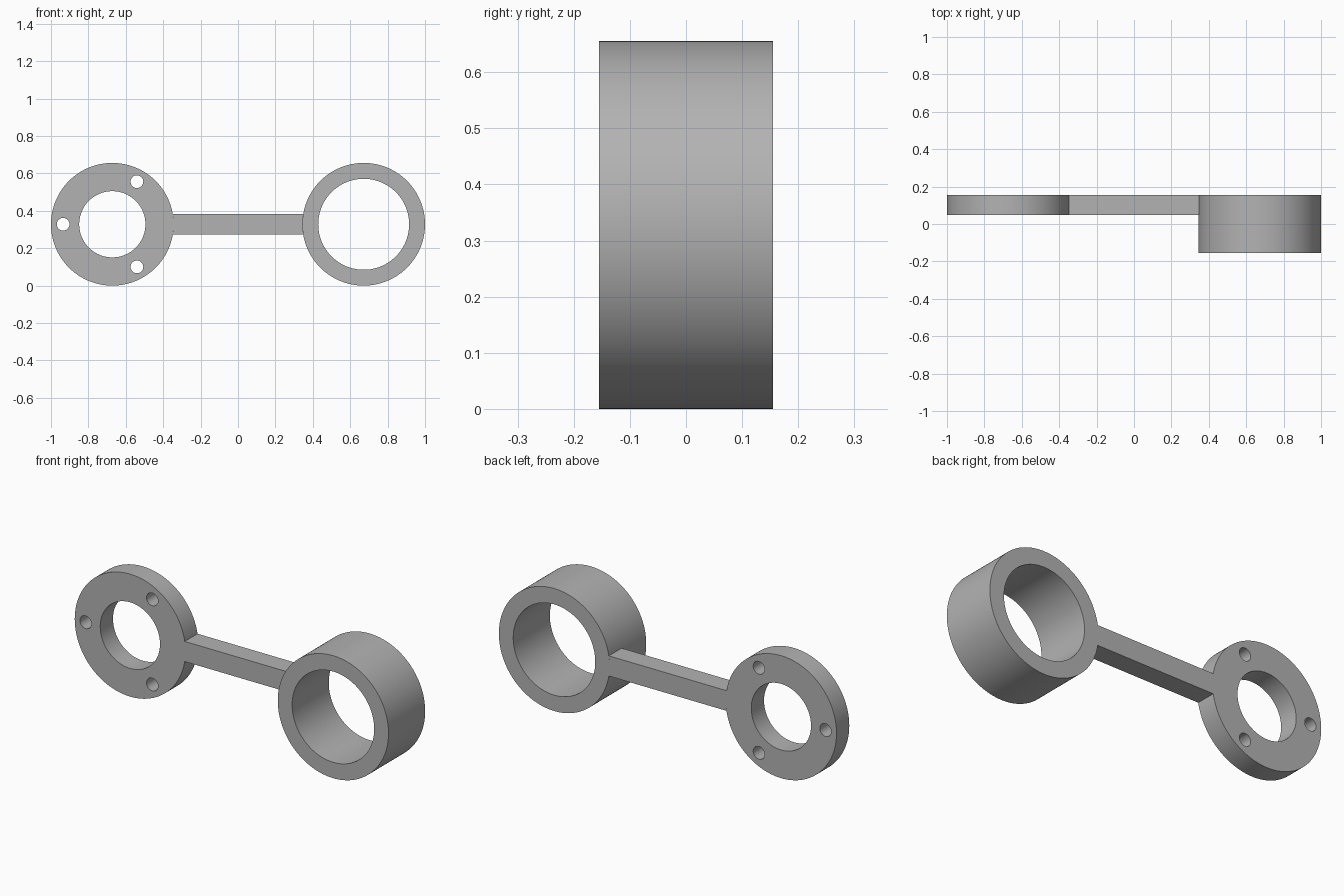
import bpy, bmesh
from math import sin, cos, asin, pi, radians

cube = bpy.data.objects.get("Cube")
if cube:
    bpy.data.objects.remove(cube, do_unlink=True)

GREY = (0.45, 0.45, 0.45, 1)
mat = bpy.data.materials.new("plain grey")
mat.use_nodes = True
mat.diffuse_color = GREY
mat.node_tree.nodes["Principled BSDF"].inputs["Base Color"].default_value = GREY

CENTRE_X, CENTRE_Z = 0.672, 0.328
OUTER = 0.328
BACK, PLATE_FRONT, RING_FRONT = 0.155, 0.047, -0.155
SEGMENTS = 128


def finish(name, bm):
    bmesh.ops.recalc_face_normals(bm, faces=bm.faces)
    mesh = bpy.data.meshes.new(name)
    bm.to_mesh(mesh)
    bm.free()
    mesh.materials.append(mat)
    obj = bpy.data.objects.new(name, mesh)
    bpy.context.collection.objects.link(obj)
    return obj


def extrude_outline(name, outline, front, back):
    """Solid from an (x, z) outline, running from front to back along y."""
    bm = bmesh.new()
    face = bm.faces.new([bm.verts.new((x, front, z)) for x, z in outline])
    made = bmesh.ops.extrude_face_region(bm, geom=[face])["geom"]
    verts = [g for g in made if isinstance(g, bmesh.types.BMVert)]
    bmesh.ops.translate(bm, verts=verts, vec=(0, back - front, 0))
    return finish(name, bm)


def circle(x, z, radius, count=SEGMENTS):
    return [(x + radius * cos(2 * pi * i / count), z + radius * sin(2 * pi * i / count))
            for i in range(count)]


def tube(name, x, inner, front, back):
    """Ring with a square section, its axis along y."""
    bm = bmesh.new()
    loops = [[bm.verts.new((px, y, pz)) for px, pz in circle(x, CENTRE_Z, r)]
             for r, y in ((OUTER, front), (OUTER, back), (inner, back), (inner, front))]
    for k in range(4):
        a, b = loops[k], loops[(k + 1) % 4]
        for i in range(SEGMENTS):
            j = (i + 1) % SEGMENTS
            bm.faces.new((a[i], a[j], b[j], b[i]))
    return finish(name, bm)


def smooth(obj):
    bpy.ops.object.select_all(action="DESELECT")
    obj.select_set(True)
    bpy.context.view_layer.objects.active = obj
    bpy.ops.object.shade_smooth_by_angle(angle=radians(30))


# Deep open ring on the left
deep_ring = tube("deep_ring", CENTRE_X, 0.243, RING_FRONT, BACK)

# Thin mounting disc on the right, with three bolt holes
disc = tube("mounting_disc", -CENTRE_X, 0.177, PLATE_FRONT, BACK)
for i, angle in enumerate((60, 180, 300)):
    a = radians(angle)
    hole = circle(-CENTRE_X + 0.263 * cos(a), CENTRE_Z + 0.263 * sin(a), 0.034, 32)
    cutter = extrude_outline(f"bolt_hole_cutter_{i + 1}", hole, PLATE_FRONT - 0.1, BACK + 0.1)
    cutter.hide_render = True
    mod = disc.modifiers.new("bolt hole", "BOOLEAN")
    mod.operation = "DIFFERENCE"
    mod.solver = "EXACT"
    mod.object = cutter
    bpy.context.view_layer.objects.active = disc
    bpy.ops.object.modifier_apply(modifier=mod.name)
    bpy.data.objects.remove(cutter, do_unlink=True)

# Connecting bar, its ends curved to meet the round walls
HALF = 0.054
sweep = asin(HALF / OUTER)
arc = [sweep * (i / 6 - 1) for i in range(13)]
left_end = [(CENTRE_X - OUTER * cos(t), CENTRE_Z + OUTER * sin(t)) for t in arc]
right_end = [(-x, z) for x, z in reversed(left_end)]
bar = extrude_outline("connecting_bar", left_end + right_end, PLATE_FRONT, BACK)

for part in (deep_ring, disc, bar):
    smooth(part)
